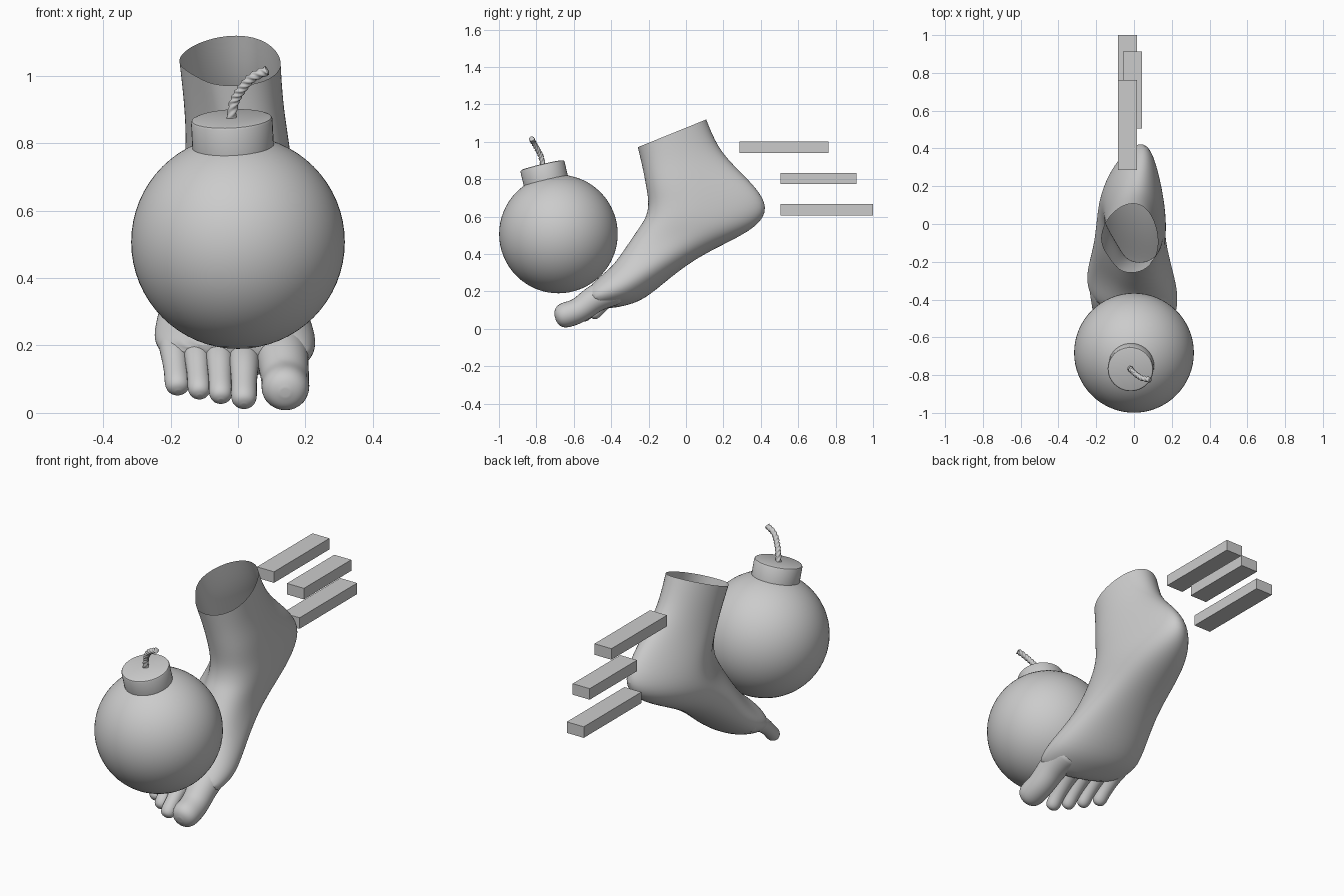
import bpy
import bmesh
from math import sin, cos, pi, radians
from mathutils import Vector

if "Cube" in bpy.data.objects:
    bpy.data.objects.remove(bpy.data.objects["Cube"], do_unlink=True)

grey = bpy.data.materials.new("plain grey")
grey.use_nodes = True
GREY = (0.6, 0.6, 0.6, 1)
grey.diffuse_color = GREY
grey.node_tree.nodes["Principled BSDF"].inputs["Base Color"].default_value = GREY


def finish(obj, name, angle=None):
    obj.name = name
    obj.data.materials.append(grey)
    if angle:
        bpy.ops.object.select_all(action='DESELECT')
        obj.select_set(True)
        bpy.context.view_layer.objects.active = obj
        bpy.ops.object.shade_smooth_by_angle(angle=radians(angle))
    return obj


def loft(name, rings, cap_start=False, cap_end=False, levels=0, angle=60):
    """Skin a list of equal-length point rings."""
    bm = bmesh.new()
    loops = [[bm.verts.new(p) for p in ring] for ring in rings]
    n = len(loops[0])
    for a, b in zip(loops, loops[1:]):
        for i in range(n):
            j = (i + 1) % n
            bm.faces.new((a[i], a[j], b[j], b[i]))
    if cap_start:
        bm.faces.new(loops[0])
    if cap_end:
        bm.faces.new(loops[-1])
    bmesh.ops.recalc_face_normals(bm, faces=bm.faces)
    mesh = bpy.data.meshes.new(name)
    bm.to_mesh(mesh)
    bm.free()
    obj = bpy.data.objects.new(name, mesh)
    bpy.context.collection.objects.link(obj)
    if levels:
        sub = obj.modifiers.new("smooth", 'SUBSURF')
        sub.levels = sub.render_levels = levels
    return finish(obj, name, angle)


def curve_point(pts, t):
    """Catmull-Rom point on a path, t from 0 to 1."""
    s = t * (len(pts) - 1)
    i = min(int(s), len(pts) - 2)
    f = s - i
    p = [Vector(pts[max(0, min(len(pts) - 1, i + k))]) for k in (-1, 0, 1, 2)]
    return 0.5 * (2 * p[1] + (p[2] - p[0]) * f
                  + (2 * p[0] - 5 * p[1] + 4 * p[2] - p[3]) * f * f
                  + (3 * p[1] - p[0] - 3 * p[2] + p[3]) * f ** 3)


def tube_ring(centre, axis, profile, n):
    side = Vector((1, 0, 0))
    side = (side - axis * side.dot(axis)).normalized()
    up = axis.cross(side)
    ring = []
    for i in range(n):
        a = 2 * pi * i / n
        rx, ry = profile(a)
        ring.append(centre + side * cos(a) * rx + up * sin(a) * ry)
    return ring


# Foot: front y, z, back y, z, centre x, half width, narrowing at back,
# sideways shift of back and front, flattening of the outer front, toe slant
sections = [
    (-.26, .97, .11, 1.12, -.025, .152, .1, .02, .01, .2, 0),
    (-.235, .87, .17, .97, -.015, .148, .15, .02, .02, .25, 0),
    (-.215, .76, .265, .865, -.005, .153, .25, .03, .03, .3, 0),
    (-.20, .67, .375, .76, -.005, .16, .28, .05, .035, .32, 0),
    (-.215, .60, .447, .65, -.01, .17, .28, .05, .045, .32, 0),
    (-.24, .56, .39, .545, -.015, .18, .18, .03, .05, .32, 0),
    (-.28, .50, .20, .45, -.02, .185, .05, .01, .06, .3, 0),
    (-.33, .43, .05, .375, -.02, .195, 0, .01, .06, .25, .05),
    (-.38, .36, -.10, .27, -.015, .218, -.05, 0, .05, .2, .12),
    (-.43, .31, -.25, .145, -.01, .245, -.05, 0, .04, .12, .18),
    (-.49, .265, -.36, .115, -.008, .238, 0, 0, .03, .08, .23),
    (-.55, .20, -.47, .095, -.005, .205, 0, 0, .01, 0, .27),
]
rings = []
for fy, fz, by, bz, cx, hw, narrow, back, front, flat, slant in sections:
    ring = []
    for i in range(24):
        a = 2 * pi * i / 24
        u, v = cos(a), sin(a)
        if u < 0 and v < 0:
            v *= 1 - flat * sin(2 * a) ** 2
        x = cx + (back if u > 0 else front) * u * u + hw * v * (1 - narrow * u)
        lean = -slant * (x - 0.1)
        ring.append((x, (fy + by) / 2 + u * (by - fy) / 2 + lean,
                     (fz + bz) / 2 + u * (bz - fz) / 2 + lean * 0.2))
    rings.append(ring)
loft("foot", rings, cap_end=True, levels=2)


# Toes: rounded tubes running from the ball of the foot to the tip
def toe(name, path, widths):
    rings, steps, n = [], 14, 14
    for k in range(steps + 1):
        t = sin(k / steps * pi / 2)
        p = curve_point(path, t)
        axis = (curve_point(path, min(1, t + .02)) - curve_point(path, max(0, t - .02))).normalized()
        r = curve_point([(w, 0, 0) for w in widths], t).x
        if t > 0.8:
            r *= max(0.05, 1 - ((t - 0.8) / 0.2) ** 2) ** 0.5
        rings.append(tube_ring(p, axis, lambda a: (r, r * 0.95), n))
    loft(name, rings, True, True, 1, 80)


toe("big_toe", [(.12, -.36, .215), (.132, -.48, .165), (.14, -.58, .095), (.14, -.70, .06)],
    (.088, .08, .073, .077))
for name, x, tip, low, r in (("second_toe", .018, -.645, .0, .042),
                             ("third_toe", -.052, -.605, .014, .039),
                             ("fourth_toe", -.117, -.56, .027, .038),
                             ("little_toe", -.183, -.51, .04, .041)):
    toe(name, [(x * 1.08, tip + .27, low + .20), (x * 1.04, tip + .15, low + .155),
               (x, tip + .06, low + .085), (x * .97, tip, low + .022)],
        (r * 1.2, r * 1.1, r * .93, r * 1.02))

# Big toenail
bpy.ops.mesh.primitive_uv_sphere_add(segments=20, ring_count=10, location=(.14, -.645, .122),
                                     rotation=(radians(28), 0, 0))
nail = bpy.context.object
nail.scale = (.045, .04, .014)
finish(nail, "big_toenail", 60)

# Bomb ball
bpy.ops.mesh.primitive_uv_sphere_add(segments=64, ring_count=32, radius=.317,
                                     location=(0, -.682, .507))
finish(bpy.context.object, "bomb_ball", 60)

# Cap, tilted forward on the ball
axis = Vector((-.05, -.23, .97)).normalized()
centre = Vector((0, -.682, .507))
cap_rings = [tube_ring(centre + axis * h, axis, lambda a: (r, r), 40)
             for h, r in ((.25, .117), (.275, .121), (.37, .121), (.376, .118), (.379, .11))]
loft("bomb_cap", cap_rings, True, True, 0, 40)

# Twisted rope fuse
fuse_path = [(-.022, -.762, .86), (-.012, -.775, .92), (.01, -.795, .96),
             (.042, -.815, .995), (.087, -.825, 1.016)]
rope, steps = [], 90
for k in range(steps + 1):
    t = k / steps
    direction = (curve_point(fuse_path, min(1, t + .01))
                 - curve_point(fuse_path, max(0, t - .01))).normalized()

    def strands(a):
        r = .0135 * (1 + .14 * cos(3 * (a - t * 22)))
        return r, r
    rope.append(tube_ring(curve_point(fuse_path, t), direction, strands, 18))
loft("fuse", rope, True, True, 0, 60)

# Speed bars behind the heel: x, y start, y end, bottom z
for name, x, y0, y1, z in (("upper_bar", -.034, .285, .762, .942),
                           ("middle_bar", -.008, .505, .912, .775),
                           ("lower_bar", -.034, .505, 1.0, .608)):
    bpy.ops.mesh.primitive_cube_add(size=1, location=(x, (y0 + y1) / 2, z + .029))
    bar = bpy.context.object
    bar.scale = (.102, y1 - y0, .06)
    finish(bar, name)
